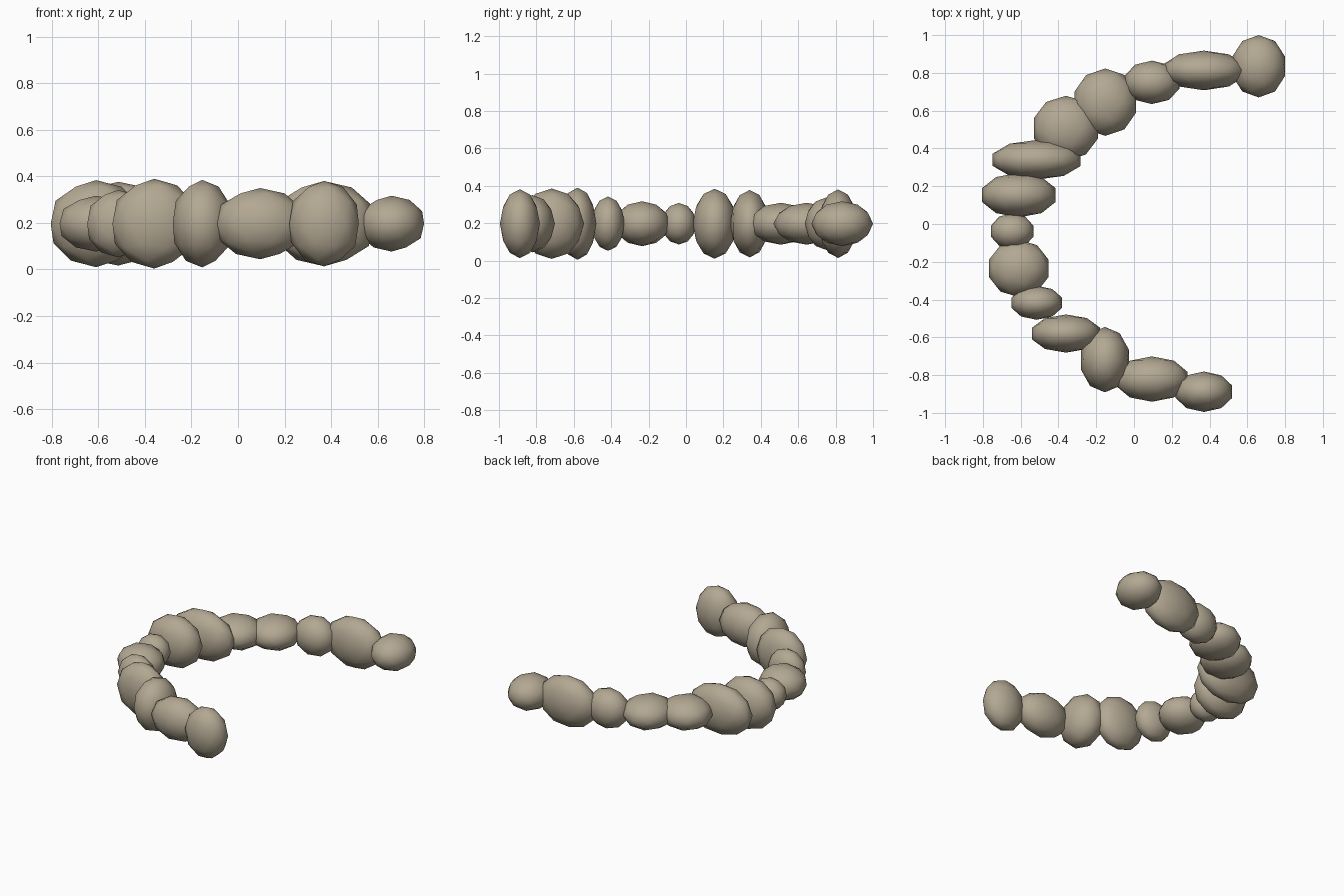
import bpy

# One flat stone colour
stone_mat = bpy.data.materials.new("warm grey stone")
stone_mat.diffuse_color = (0.45, 0.39, 0.29, 1.0)

MID_Z = 0.197  # height of the stone centres


def boulder(name, x, y, rx, ry, rz):
    """Low-poly rounded stone, stretched along the axes."""
    bpy.ops.mesh.primitive_ico_sphere_add(subdivisions=2, radius=1.0, location=(x, y, MID_Z))
    ob = bpy.context.object
    ob.name = name
    ob.scale = (rx, ry, rz)
    bpy.ops.object.transform_apply(location=False, rotation=False, scale=True)
    bpy.ops.object.shade_smooth()
    ob.data.materials.append(stone_mat)
    return ob


# Open ring of stones, from the back end round to the front end:
# centre x, centre y, radii in x, y, z
stones = [
    (0.66, 0.835, 0.147, 0.165, 0.120),
    (0.37, 0.813, 0.226, 0.105, 0.183),
    (0.095, 0.750, 0.152, 0.115, 0.140),
    (-0.152, 0.645, 0.172, 0.178, 0.112),
    (-0.36, 0.507, 0.179, 0.172, 0.112),
    (-0.515, 0.340, 0.245, 0.105, 0.180),
    (-0.61, 0.153, 0.205, 0.118, 0.187),
    (-0.645, -0.038, 0.118, 0.095, 0.111),
    (-0.61, -0.235, 0.165, 0.152, 0.120),
    (-0.515, -0.417, 0.140, 0.090, 0.145),
    (-0.36, -0.580, 0.189, 0.101, 0.193),
    (-0.154, -0.718, 0.133, 0.173, 0.188),
    (0.095, -0.821, 0.199, 0.120, 0.153),
    (0.37, -0.888, 0.157, 0.107, 0.184),
]
for i, s in enumerate(stones, 1):
    boulder(f"ring_stone_{i:02d}", *s)
